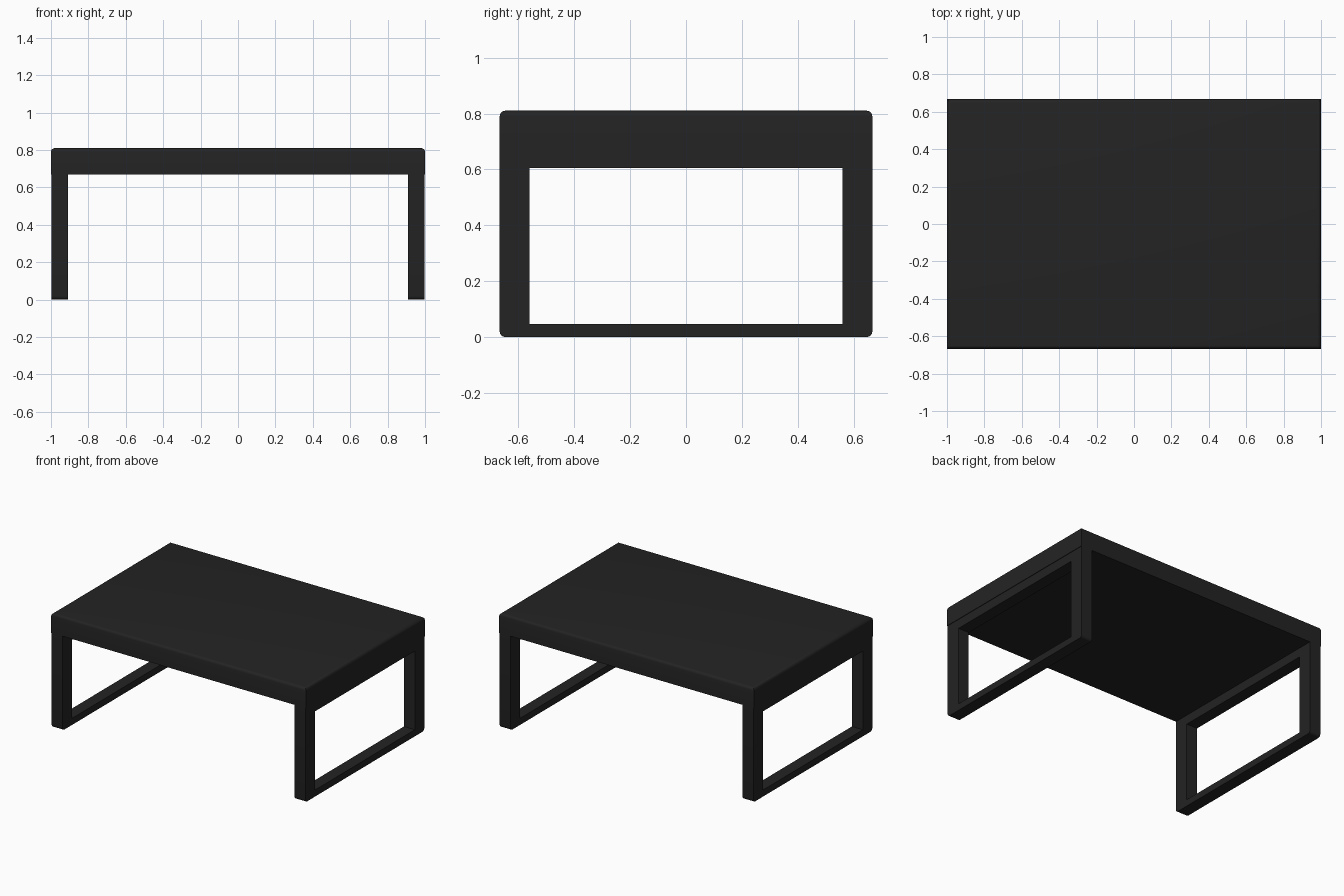
import bpy, bmesh
from mathutils import Vector

if "Cube" in bpy.data.objects:
    bpy.data.objects.remove(bpy.data.objects["Cube"])

black = bpy.data.materials.new("matte black")
black.diffuse_color = (0.017, 0.017, 0.017, 1)
black.use_nodes = True
black.node_tree.nodes["Principled BSDF"].inputs["Base Color"].default_value = black.diffuse_color


def finish(bm, name, bevel_test):
    """Round the edges picked by the test and make an object."""
    bmesh.ops.recalc_face_normals(bm, faces=bm.faces)
    edges = [e for e in bm.edges if bevel_test(e.verts[0].co, e.verts[1].co)]
    bmesh.ops.bevel(bm, geom=edges, offset=0.02, segments=4, profile=0.5, affect='EDGES')
    mesh = bpy.data.meshes.new(name)
    bm.to_mesh(mesh)
    bm.free()
    mesh.materials.append(black)
    ob = bpy.data.objects.new(name, mesh)
    bpy.context.collection.objects.link(ob)
    bpy.context.view_layer.objects.active = ob
    ob.select_set(True)
    bpy.ops.object.shade_smooth_by_angle()
    ob.select_set(False)


# Table top: thick slab with rounded upper edges
W, D, H, T = 1.0, 0.667, 0.81, 0.67
bm = bmesh.new()
bmesh.ops.create_cube(bm, size=1)
for v in bm.verts:
    v.co = Vector((v.co.x * 2 * W, v.co.y * 2 * D, H if v.co.z > 0 else T))
finish(bm, "table_top", lambda a, b: min(a.z, b.z) > H - 0.001)

# Side frames: rectangular loops with rounded lower corners
for side, name in ((1, "right_leg_frame"), (-1, "left_leg_frame")):
    x0, x1 = side * 0.91, side * 0.996
    bm = bmesh.new()
    outer = [bm.verts.new((x0, y, z)) for y, z in ((-D, 0), (D, 0), (D, T), (-D, T))]
    inner = [bm.verts.new((x0, y, z)) for y, z in
             ((-0.56, 0.047), (0.56, 0.047), (0.56, 0.605), (-0.56, 0.605))]
    for i in range(4):
        j = (i + 1) % 4
        bm.faces.new((outer[i], outer[j], inner[j], inner[i]))
    ext = bmesh.ops.extrude_face_region(bm, geom=bm.faces[:], use_keep_orig=True)
    moved = [g for g in ext["geom"] if isinstance(g, bmesh.types.BMVert)]
    bmesh.ops.translate(bm, verts=moved, vec=(x1 - x0, 0, 0))
    finish(bm, name, lambda a, b: max(a.z, b.z) < 0.001 and abs(a.x - b.x) > 0.01)
